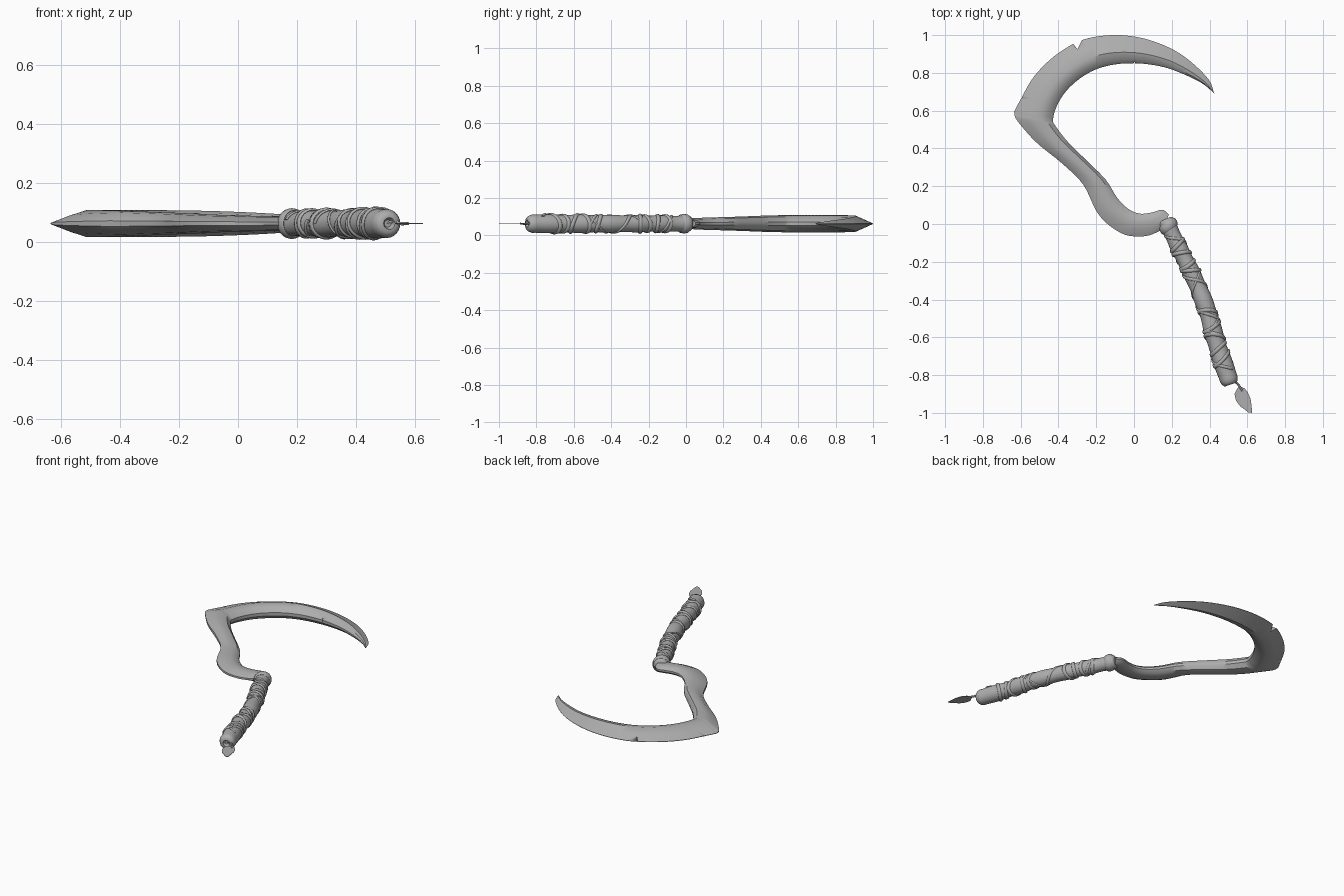
import bpy, bmesh, math
from mathutils import Vector

if "Cube" in bpy.data.objects:
    bpy.data.objects.remove(bpy.data.objects["Cube"])

ZC = 0.062  # height of the flat centre plane
metal = bpy.data.materials.new("worn grey")
metal.diffuse_color = (0.42, 0.42, 0.42, 1)
metal.use_nodes = True
metal.node_tree.nodes["Principled BSDF"].inputs["Base Color"].default_value = metal.diffuse_color


def spline(pts, n):
    """Smooth path through the points, n steps per span."""
    p = [Vector(q) for q in pts]
    p = [2 * p[0] - p[1]] + p + [2 * p[-1] - p[-2]]
    out = []
    for i in range(1, len(p) - 2):
        a, b, c, d = p[i - 1:i + 3]
        for k in range(n):
            t = k / n
            out.append(0.5 * (2 * b + (c - a) * t + (2 * a - 5 * b + 4 * c - d) * t * t
                              + (3 * b - a - 3 * c + d) * t ** 3))
    return out + [p[-2]]


def finish(name, bm, angle=35):
    bmesh.ops.recalc_face_normals(bm, faces=bm.faces)
    me = bpy.data.meshes.new(name)
    bm.to_mesh(me)
    bm.free()
    ob = bpy.data.objects.new(name, me)
    bpy.context.collection.objects.link(ob)
    me.materials.append(metal)
    bpy.ops.object.select_all(action='DESELECT')
    ob.select_set(True)
    bpy.context.view_layer.objects.active = ob
    bpy.ops.object.shade_smooth_by_angle(angle=math.radians(angle))
    return ob


def loft(name, rings, cyclic=False, angle=35):
    bm = bmesh.new()
    vs = [[bm.verts.new(p) for p in r] for r in rings]
    n = len(vs[0])
    for i in range(len(vs) if cyclic else len(vs) - 1):
        a, b = vs[i], vs[(i + 1) % len(vs)]
        for j in range(n):
            bm.faces.new((a[j], a[(j + 1) % n], b[(j + 1) % n], b[j]))
    if not cyclic:
        bm.faces.new(vs[0])
        bm.faces.new(vs[-1])
    return finish(name, bm, angle)


def prism(name, outline, z0, z1):
    bm = bmesh.new()
    f = bm.faces.new([bm.verts.new((x, y, z0)) for x, y in outline])
    new = bmesh.ops.extrude_face_region(bm, geom=[f])["geom"]
    for v in new:
        if isinstance(v, bmesh.types.BMVert):
            v.co.z = z1
    return finish(name, bm)


# Blade and neck: stations of outer x, y, inner x, y, half thickness
hook = [(.425, .692, .42, .697, .004), (.395, .765, .36, .745, .013), (.30, .86, .27, .79, .022),
        (.19, .932, .16, .83, .03), (.04, .985, .03, .85, .038), (-.12, 1.0, -.10, .845, .043),
        (-.28, .972, -.21, .815, .045), (-.42, .89, -.30, .76, .046), (-.53, .78, -.37, .69, .046),
        (-.60, .66, -.415, .61, .046), (-.635, .595, -.43, .55, .046)]
neck = [(-.635, .595, -.43, .55, .046), (-.62, .55, -.42, .525, .046), (-.52, .435, -.355, .44, .044),
        (-.38, .32, -.255, .34, .040), (-.27, .21, -.15, .235, .036), (-.20, .07, -.09, .14, .033),
        (-.14, 0, -.03, .08, .030), (-.06, -.052, .03, .055, .028), (.01, -.066, .09, .06, .026),
        (.08, -.06, .15, .075, .025), (.15, -.03, .185, .05, .024)]


def section(s, round_):
    ox, oy, ix, iy, h = s
    prof = [(0, .03 + .2 * round_), (.3, .52 + .36 * round_), (.6, 1), (.85, .8), (1, .22)]
    loop = prof + [(f, -k) for f, k in reversed(prof)]
    return [(ox + (ix - ox) * f, oy + (iy - oy) * f, ZC + h * k) for f, k in loop]


rings = [section(s, 0) for s in spline(hook, 5)]
for i, s in enumerate(spline(neck, 5)[1:]):
    rings.append(section(s, min(1, i / 12)))
blade = loft("blade_and_neck", rings)

# Battle nicks cut in the outer and inner edges
nicks = [[(-.345, .985), (-.29, 1.02), (-.265, .995), (-.30, .925)],
         [(-.012, .835), (.012, .835), (.003, .86)],
         [(-.63, .69), (-.59, .72), (-.592, .665)]]
for i, o in enumerate(nicks):
    cutter = prism("nick_cutter_%d" % (i + 1), o, -.1, .3)
    cutter.hide_render = True
    cutter.hide_set(True)
    m = blade.modifiers.new("nick", 'BOOLEAN')
    m.operation, m.object, m.solver = 'DIFFERENCE', cutter, 'EXACT'

# Handle path and frame
axis = spline([(.165, .025, ZC), (.235, -.12, ZC), (.31, -.27, ZC), (.385, -.45, ZC),
               (.44, -.64, ZC), (.512, -.85, ZC)], 16)
UP = Vector((0, 0, 1))


def frame(t):
    u = min(max(t, 0), 1) * (len(axis) - 1)
    i = min(int(u), len(axis) - 2)
    d = (axis[i + 1] - axis[i]).normalized()
    return axis[i].lerp(axis[i + 1], u - i), d, d.cross(UP)


def radius(t):
    return .042 + .008 * t + .0018 * math.sin(t * 37)


def around(t, a, r):
    p, d, side = frame(t)
    return p + (side * math.cos(a) + UP * math.sin(a)) * r


# Grip with rounded ends and a hollow in the butt
SEG = 24
stops = [(0, .030), (.006, .039)] + [(.02 + .94 * k / 50, None) for k in range(51)]
stops += [(.975, .049), (.99, .043), (1, .033), (1, .02), (.985, .012)]
grip = []
for t, r in stops:
    grip.append([around(t, 2 * math.pi * j / SEG, r or radius(t)) for j in range(SEG)])
loft("handle_grip", grip, angle=50)


# Leather wraps: flattened strips that follow the grip surface
def strip(name, t0, t1, a0, turns, tilt=0, half=.012, high=.006):
    closed = t0 == t1
    n = int(32 * max(abs(turns), .5))
    rings = []
    for k in range(n if closed else n + 1):
        f = k / n
        a = a0 + 2 * math.pi * turns * f
        t = t0 + (t1 - t0) * f + (tilt * math.cos(a - a0) if closed else 0)
        p, d, side = frame(t)
        out = side * math.cos(a) + UP * math.sin(a)
        c = p + out * (radius(t) + .001)
        rings.append([c + d * (half * math.cos(b)) + out * (high * math.sin(b))
                      for b in [2 * math.pi * j / 8 for j in range(8)]])
    loft(name, rings, cyclic=closed, angle=60)


strip("collar", .05, .05, 0, 1, .008, .022, .007)
bands = [(.19, .02), (.25, -.018), (.33, .012), (.37, -.02), (.70, .02),
         (.76, -.025), (.82, .02), (.87, .025), (.62, -.02)]
for i, (t, tilt) in enumerate(bands):
    strip("wrap_band_%d" % (i + 1), t, t, (i % 3) * .4, 1, tilt, .011, .0055 + .001 * (i % 2))
strip("diagonal_wrap_1", .10, .30, .3, 1, half=.009, high=.004)
strip("diagonal_wrap_2", .38, .68, 0, 1.5, half=.010, high=.005)
strip("diagonal_wrap_3", .40, .72, 2.6, -1.2, half=.008, high=.004)
strip("diagonal_wrap_4", .72, .93, 1, 1.2, half=.009, high=.005)

# Cord from the butt to the feather
cord = spline([(.505, -.83, ZC), (.53, -.835, ZC + .008), (.548, -.845, ZC), (.575, -.885, ZC)], 5)
rings = []
for i, p in enumerate(cord):
    d = (cord[min(i + 1, len(cord) - 1)] - cord[max(i - 1, 0)]).normalized()
    s = d.cross(UP).normalized()
    w = s.cross(d)
    rings.append([p + (s * math.cos(b) + w * math.sin(b)) * .006
                  for b in [math.pi * j / 3 for j in range(6)]])
loft("cord", rings)

# Flat feather charm
prism("feather", [(.548, -.868), (.532, -.90), (.54, -.935), (.562, -.965), (.59, -.985),
                  (.605, -.998), (.626, -1.0), (.622, -.96), (.617, -.925), (.602, -.89),
                  (.585, -.87), (.565, -.862)], ZC - .0015, ZC + .0015)
